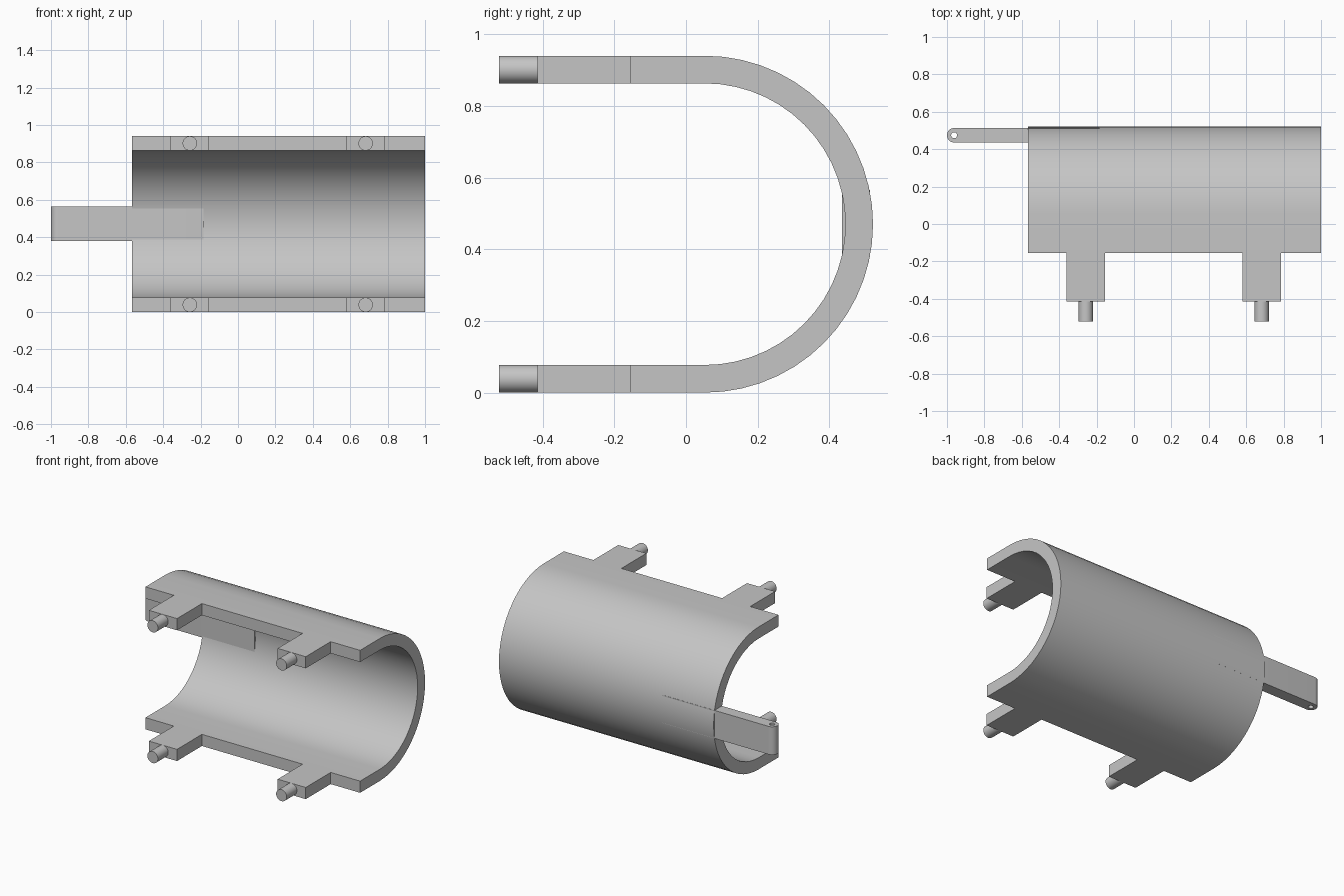
import bpy, bmesh, math
from mathutils import Matrix, Vector

old = bpy.data.objects.get("Cube")
if old:
    bpy.data.objects.remove(old, do_unlink=True)

grey = bpy.data.materials.new("plain_grey")
grey.use_nodes = True
colour = (0.56, 0.56, 0.56, 1)
grey.diffuse_color = colour
grey.node_tree.nodes["Principled BSDF"].inputs["Base Color"].default_value = colour

R, WALL, CY, CZ = 0.47, 0.077, 0.052, 0.47
FRONT, TAB_END, PEG_END = -0.155, -0.415, -0.522
TABS = [(-0.36, -0.155), (0.58, 0.785)]


def finish(name, bm):
    bmesh.ops.recalc_face_normals(bm, faces=bm.faces)
    mesh = bpy.data.meshes.new(name)
    bm.to_mesh(mesh)
    bm.free()
    obj = bpy.data.objects.new(name, mesh)
    bpy.context.collection.objects.link(obj)
    mesh.materials.append(grey)
    bpy.ops.object.select_all(action='DESELECT')
    obj.select_set(True)
    bpy.context.view_layer.objects.active = obj
    bpy.ops.object.shade_smooth_by_angle(angle=math.radians(30))
    return obj


def half_u(radius, steps=28):
    """Open U in the y-z plane, from the top front edge to the bottom one."""
    arc = [math.pi * (0.5 - i / steps) for i in range(steps + 1)]
    pts = [(CY + radius * math.cos(a), CZ + radius * math.sin(a)) for a in arc]
    return [(FRONT, CZ + radius)] + pts + [(FRONT, CZ - radius)]


# U-shaped shell, swept along x with a station at every tab edge
bm = bmesh.new()
stations = [-0.567] + [x for tab in TABS for x in tab] + [1.0]
outline = half_u(R) + half_u(R - WALL)[::-1]
n = len(outline)
rings = [[bm.verts.new((x, y, z)) for y, z in outline] for x in stations]
for a, b in zip(rings, rings[1:]):
    for i in range(n):
        j = (i + 1) % n
        bm.faces.new((a[i], a[j], b[j], b[i]))
for ring in (rings[0], rings[-1]):
    for i in range(n // 2 - 1):
        bm.faces.new((ring[i], ring[i + 1], ring[n - 2 - i], ring[n - 1 - i]))
bmesh.ops.recalc_face_normals(bm, faces=bm.faces)

# Tabs pulled forward from the front edges
ends = [f for f in bm.faces if f.normal.y < -0.99
        and f.calc_center_median().y < FRONT + 0.01
        and any(lo < f.calc_center_median().x < hi for lo, hi in TABS)]
for f in bmesh.ops.extrude_discrete_faces(bm, faces=ends)["faces"]:
    bmesh.ops.translate(bm, verts=f.verts, vec=(0, TAB_END - FRONT, 0))
finish("shell_with_tabs", bm)

# Round pegs on the tab ends
for side, (lo, hi) in zip(("right", "left"), TABS):
    for level, z in (("lower", WALL / 2), ("upper", 2 * R - WALL / 2)):
        bm = bmesh.new()
        place = (Matrix.Translation(((lo + hi) / 2, (TAB_END + PEG_END) / 2, z))
                 @ Matrix.Rotation(math.pi / 2, 4, 'X'))
        bmesh.ops.create_cone(bm, cap_ends=True, segments=32, radius1=WALL / 2,
                              radius2=WALL / 2, depth=TAB_END - PEG_END, matrix=place)
        finish(f"{level}_{side}_peg", bm)

# Strap with a rounded, drilled end
Y0, Y1, Z0, Z1, X_END = 0.436, 0.513, 0.38, 0.565, -0.185
r, cy, hole_r = (Y1 - Y0) / 2, (Y0 + Y1) / 2, 0.016
cx = -1 + r
K = 16
bm = bmesh.new()
around = [2 * math.pi * i / (2 * K) + math.pi / 2 for i in range(2 * K)]


def rim(a):
    """Point on the rounded end, or on the flat line closing it."""
    x = min(math.cos(a), 0) * r
    return cx + x + (r if math.cos(a) > 1e-6 else 0), cy + math.sin(a) * r


layers = []
for z in (Z0, Z1):
    outer = [bm.verts.new((*rim(a), z)) for a in around]
    inner = [bm.verts.new((cx + hole_r * math.cos(a), cy + hole_r * math.sin(a), z))
             for a in around]
    tail = [bm.verts.new((X_END, y, z)) for y in (Y0, Y1)]
    for i in range(2 * K):
        j = (i + 1) % (2 * K)
        bm.faces.new((outer[i], outer[j], inner[j], inner[i]))
    bm.faces.new(outer[K:] + [outer[0], tail[1], tail[0]])
    layers.append((outer[:K + 1] + tail, inner))
for low, high in zip(*layers):
    for i in range(len(low)):
        j = (i + 1) % len(low)
        bm.faces.new((low[i], low[j], high[j], high[i]))
finish("strap", bm)
